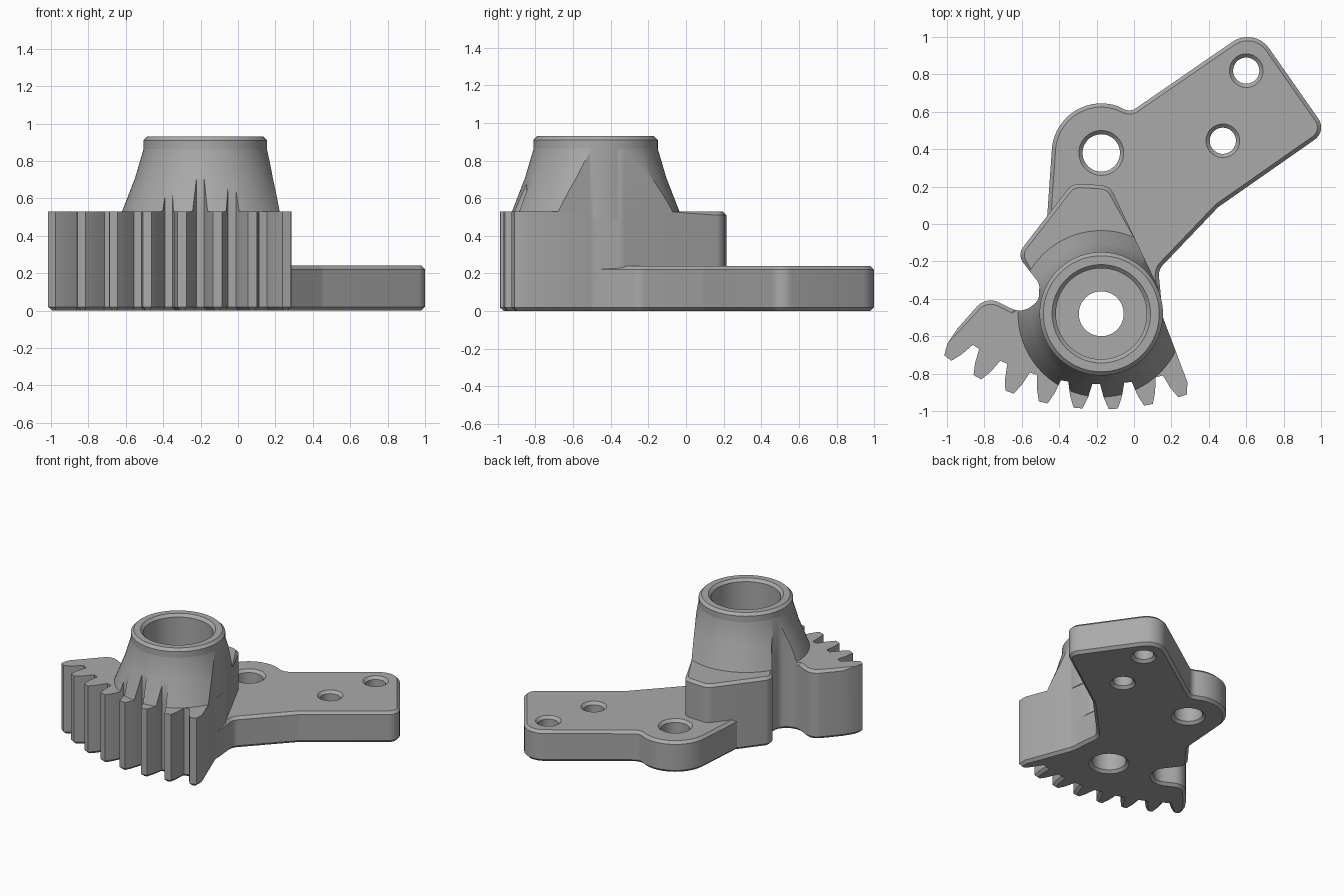
import bpy, bmesh
from math import sin, cos, radians, tan, pi
from mathutils import Vector

cube = bpy.data.objects.get("Cube")
if cube:
    bpy.data.objects.remove(cube, do_unlink=True)

HUB = Vector((-0.175, -0.48))
PIVOT = Vector((-0.175, 0.38))
BODY_TOP, PLATE_TOP, CHAMFER = 0.53, 0.24, 0.02

grey = bpy.data.materials.new("machined grey")
grey.use_nodes = True
grey.diffuse_color = (0.4, 0.4, 0.4, 1)
grey.node_tree.nodes["Principled BSDF"].inputs["Base Color"].default_value = (0.4, 0.4, 0.4, 1)


def finish(bm, name):
    bmesh.ops.recalc_face_normals(bm, faces=bm.faces)
    mesh = bpy.data.meshes.new(name)
    bm.to_mesh(mesh)
    bm.free()
    mesh.materials.append(grey)
    obj = bpy.data.objects.new(name, mesh)
    bpy.context.collection.objects.link(obj)
    return obj


def fillet(corners, steps=8):
    """Outline from (x, y, radius) corners; radius 0 keeps the corner sharp."""
    out = []
    for i, (x, y, r) in enumerate(corners):
        p = Vector((x, y))
        if r == 0:
            out.append(p)
            continue
        a = (Vector(corners[i - 1][:2]) - p).normalized()
        b = (Vector(corners[(i + 1) % len(corners)][:2]) - p).normalized()
        half = a.angle(b) / 2
        start, centre = p + a * (r / tan(half)), p + (a + b).normalized() * (r / sin(half))
        u = start - centre
        v = p + b * (r / tan(half)) - centre
        sweep = u.angle_signed(v)
        for k in range(steps + 1):
            t = -sweep * k / steps
            out.append(centre + Vector((u.x * cos(t) - u.y * sin(t), u.x * sin(t) + u.y * cos(t))))
    return out


def prism(name, outline, z0, z1, chamfer_top=None):
    """Extruded outline; chamfers the bottom rim and the top edges that pass the test."""
    bm = bmesh.new()
    base = bm.faces.new([bm.verts.new((p.x, p.y, z0)) for p in outline])
    new = bmesh.ops.extrude_face_region(bm, geom=[base], use_keep_orig=True)["geom"]
    bmesh.ops.translate(bm, verts=[g for g in new if isinstance(g, bmesh.types.BMVert)], vec=(0, 0, z1 - z0))
    bmesh.ops.recalc_face_normals(bm, faces=bm.faces)
    if chamfer_top:
        rim = []
        for e in bm.edges:
            a, b = (v.co for v in e.verts)
            mid = (a + b) / 2
            if abs(a.z - b.z) < 1e-5 and (mid.z < z0 + 1e-4 or chamfer_top(mid.to_2d())):
                rim.append(e)
        bmesh.ops.bevel(bm, geom=rim, offset=CHAMFER, segments=1, affect='EDGES', clamp_overlap=False)
    return finish(bm, name)


def lathe(name, profile, centre, n=72):
    """Closed solid turned from (radius, z) points about a vertical axis."""
    bm = bmesh.new()
    rings = [[bm.verts.new((centre.x + r * cos(2 * pi * k / n), centre.y + r * sin(2 * pi * k / n), z))
              for k in range(n)] for r, z in profile]
    for lo, hi in zip(rings, rings[1:]):
        for k in range(n):
            bm.faces.new((lo[k], lo[(k + 1) % n], hi[(k + 1) % n], hi[k]))
    bm.faces.new(rings[0])
    bm.faces.new(rings[-1])
    return finish(bm, name)


def combine(obj, other, operation):
    mod = obj.modifiers.new(operation.lower(), 'BOOLEAN')
    mod.operation, mod.object, mod.solver = operation, other, 'EXACT'
    bpy.context.view_layer.objects.active = obj
    bpy.ops.object.modifier_apply(modifier=mod.name)


def discard(*objs):
    for o in objs:
        bpy.data.objects.remove(o, do_unlink=True)


def polar(radius, degrees):
    a = radians(degrees)
    return (PIVOT.x + radius * sin(a), PIVOT.y - radius * cos(a), 0)


# Toothed sector outline: eight teeth about the pivot, then arm, notch and ear
TEETH = 8
corners = []
for i in range(TEETH):
    mid = -36.8 + 7.9 * i
    flank = [(1.235, -3.0), (1.31, -2.1), (1.37, -1.0), (1.37, 1.0), (1.31, 2.1), (1.235, 3.0)]
    if i == 0:
        flank = flank[1:]
    if i == TEETH - 1:
        flank = flank[:-1]
    corners += [polar(r, mid + a) for r, a in flank]
corners += [(0.155, -0.5, 0.1), (0.13, -0.34, 0.1),
            (-0.13, 0.205, 0.08), (-0.33, 0.217, 0.08),
            (-0.625, -0.165, 0.07),
            (-0.505, -0.32, 0.06), (-0.51, -0.41, 0.06), (-0.6, -0.48, 0.1),
            (-0.79, -0.385, 0.1), (-0.945, -0.56, 0)]
sector = fillet(corners)
body = prism("gear_sector", sector, 0, BODY_TOP,
             lambda p: p.y > -0.57 and (p - HUB).length > 0.45)

# Mounting plate outline, rounded about the pivot hole
corners = [(0.15, -0.45, 0), (0.13, -0.245, 0.08), (0.45, 0.09, 0.1),
           (1.032, 0.497, 0.08), (0.642, 1.054, 0.14), (-0.02, 0.598, 0.06)]
corners += [(PIVOT.x + 0.265 * cos(radians(a)), PIVOT.y + 0.265 * sin(radians(a)), 0)
            for a in range(70, 181, 6)]
corners += [(-0.467, 0, 0), (-0.47, -0.1, 0), (-0.35, -0.4, 0)]
plate = prism("mounting_plate", fillet(corners), 0, PLATE_TOP, lambda p: True)

# Conical hub, trimmed by the sector outline, with a straight collar
hub = lathe("hub", [(0.455, 0.5), (0.445, BODY_TOP), (0.375, 0.71), (0.325, 0.88), (0.325, 0.9)], HUB)
trim = prism("hub_trim", sector, 0.3, 1.2)
combine(hub, trim, 'INTERSECT')
collar = lathe("hub_collar", [(0.33, 0.49), (0.33, 0.91), (0.31, 0.93)], HUB)

# Stepped bore through the hub
bore = lathe("bore_cutter", [(0.15, -0.01), (0.12, 0.02), (0.12, 0.2), (0.243, 0.2),
                             (0.243, 0.91), (0.275, 0.942)], HUB)
for part in (hub, collar, body, plate):
    combine(part, bore, 'DIFFERENCE')
discard(trim, bore)

# Chamfered holes in the plate
for x, y, r in ((PIVOT.x, PIVOT.y, 0.1), (0.6, 0.82, 0.07), (0.475, 0.445, 0.07)):
    wide = r + CHAMFER + 0.01
    drill = lathe("hole_cutter", [(wide, -0.01), (r, CHAMFER), (r, PLATE_TOP - CHAMFER),
                                  (wide, PLATE_TOP + 0.01)], Vector((x, y)), 48)
    combine(plate, drill, 'DIFFERENCE')
    discard(drill)

# Smooth curved walls, crisp edges
bpy.ops.object.select_all(action='DESELECT')
for part in (body, plate, hub, collar):
    part.select_set(True)
bpy.context.view_layer.objects.active = body
bpy.ops.object.shade_smooth_by_angle(angle=radians(28))
